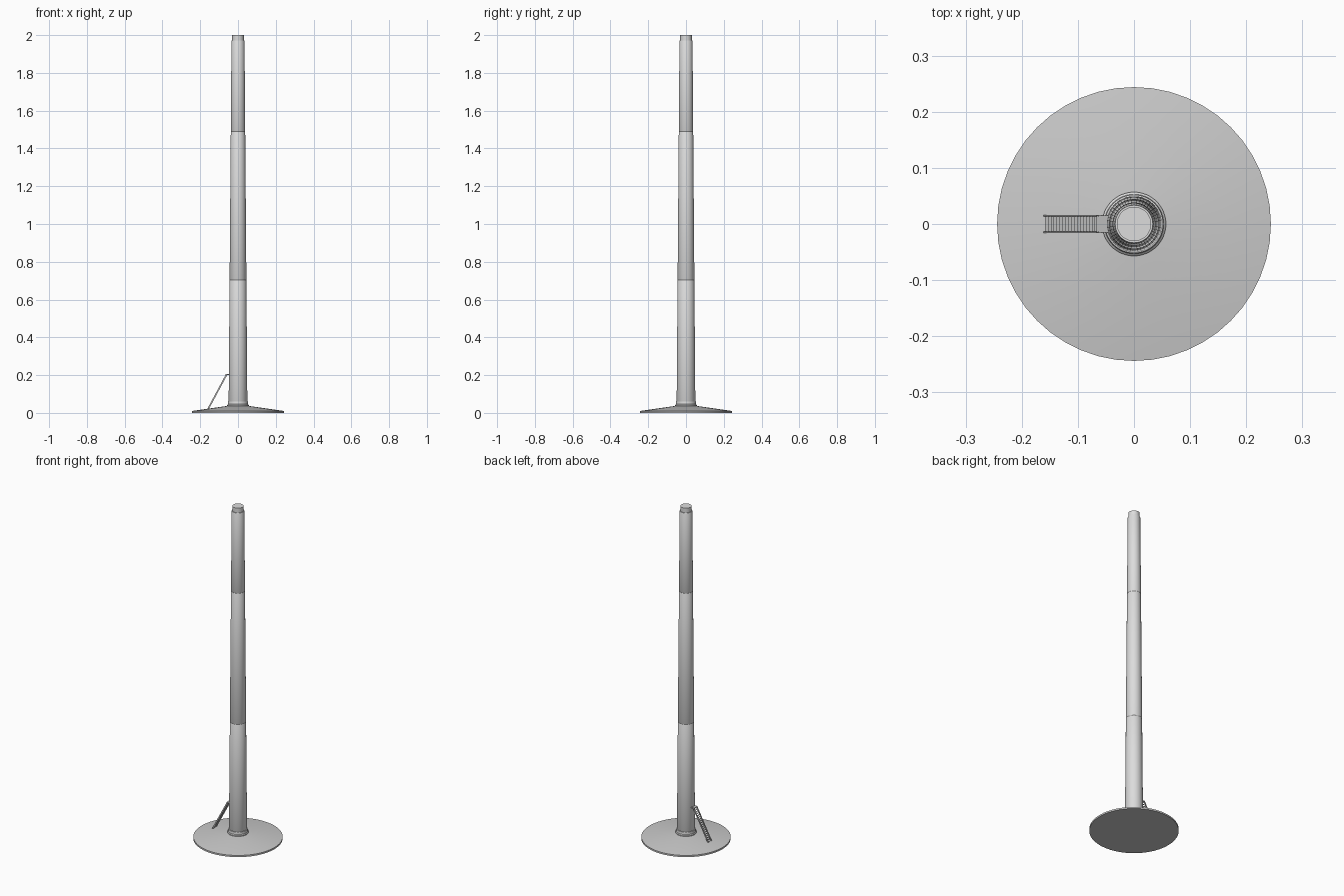
import bpy, bmesh, math
from mathutils import Vector, Matrix

if "Cube" in bpy.data.objects:
    bpy.data.objects.remove(bpy.data.objects["Cube"])


def material(name, v):
    m = bpy.data.materials.new(name)
    m.diffuse_color = (v, v, v, 1)
    m.use_nodes = True
    m.node_tree.nodes["Principled BSDF"].inputs["Base Color"].default_value = m.diffuse_color
    return m


PAINT = material("light grey paint", 0.72)
CONCRETE = material("concrete grey", 0.6)
STEEL = material("steel grey", 0.5)


def finish(bm, name, mat, smooth=False):
    bmesh.ops.recalc_face_normals(bm, faces=bm.faces[:])
    me = bpy.data.meshes.new(name)
    bm.to_mesh(me)
    bm.free()
    me.materials.append(mat)
    ob = bpy.data.objects.new(name, me)
    bpy.context.collection.objects.link(ob)
    if smooth:
        bpy.ops.object.select_all(action='DESELECT')
        bpy.context.view_layer.objects.active = ob
        ob.select_set(True)
        bpy.ops.object.shade_smooth_by_angle(angle=math.radians(30))
    return ob


def lathe(name, profile, sides, mat):
    """Closed solid of revolution from (radius, height) points."""
    bm = bmesh.new()
    rings = [[bm.verts.new((r * math.cos(2 * math.pi * i / sides),
                            r * math.sin(2 * math.pi * i / sides), z))
              for i in range(sides)] for r, z in profile]
    for a, b in zip(rings, rings[1:]):
        for i in range(sides):
            j = (i + 1) % sides
            bm.faces.new((a[i], a[j], b[j], b[i]))
    bm.faces.new(rings[0])
    bm.faces.new(rings[-1])
    return finish(bm, name, mat, True)


def add_box(bm, centre, size, tilt=0):
    m = (Matrix.Translation(centre) @ Matrix.Rotation(tilt, 4, 'Y')
         @ Matrix.Diagonal((*size, 1)))
    bmesh.ops.create_cube(bm, size=1, matrix=m)


# Shallow conical foundation and the flange ring on it
lathe("foundation", [(0.244, 0), (0.244, 0.01), (0.055, 0.037)], 48, CONCRETE)
lathe("base_flange", [(0.057, 0.03), (0.057, 0.042), (0.053, 0.046),
                      (0.052, 0.06), (0.048, 0.062)], 48, PAINT)


# Tapered tower in three sections, with small steps at the seams
def tower_radius(z):
    return 0.0495 - (z - 0.05) * (0.0495 - 0.0345) / 1.92


seams = [0.05, 0.703, 1.49, 1.972]
for n, (lo, hi) in enumerate(zip(seams, seams[1:])):
    lathe(("lower", "middle", "upper")[n] + "_tower_section",
          [(tower_radius(lo) - 0.001, lo), (tower_radius(lo), lo + 0.002),
           (tower_radius(hi), hi - 0.002), (tower_radius(hi) - 0.001, hi)],
          48, PAINT)
lathe("tower_top_collar", [(0.0305, 1.96), (0.0305, 2.0)], 48, PAINT)

# Access stair: two sloping side rails, treads and a small landing
foot, head = Vector((-0.156, 0, 0.025)), Vector((-0.062, 0, 0.2))
run = head - foot
tilt = -math.atan2(run.z, run.x)
bm = bmesh.new()
for y in (-0.0145, 0.0145):
    add_box(bm, (foot + head) / 2 + Vector((0, y, 0)),
            (run.length + 0.008, 0.0025, 0.008), tilt)
finish(bm, "stair_side_rails", STEEL)

bm = bmesh.new()
STEPS = 19
for i in range(STEPS):
    add_box(bm, foot + run * (i / (STEPS - 1)), (0.0055, 0.028, 0.0018))
finish(bm, "stair_treads", STEEL)

bm = bmesh.new()
add_box(bm, (-0.056, 0, 0.203), (0.022, 0.031, 0.004))
finish(bm, "stair_landing", STEEL)
